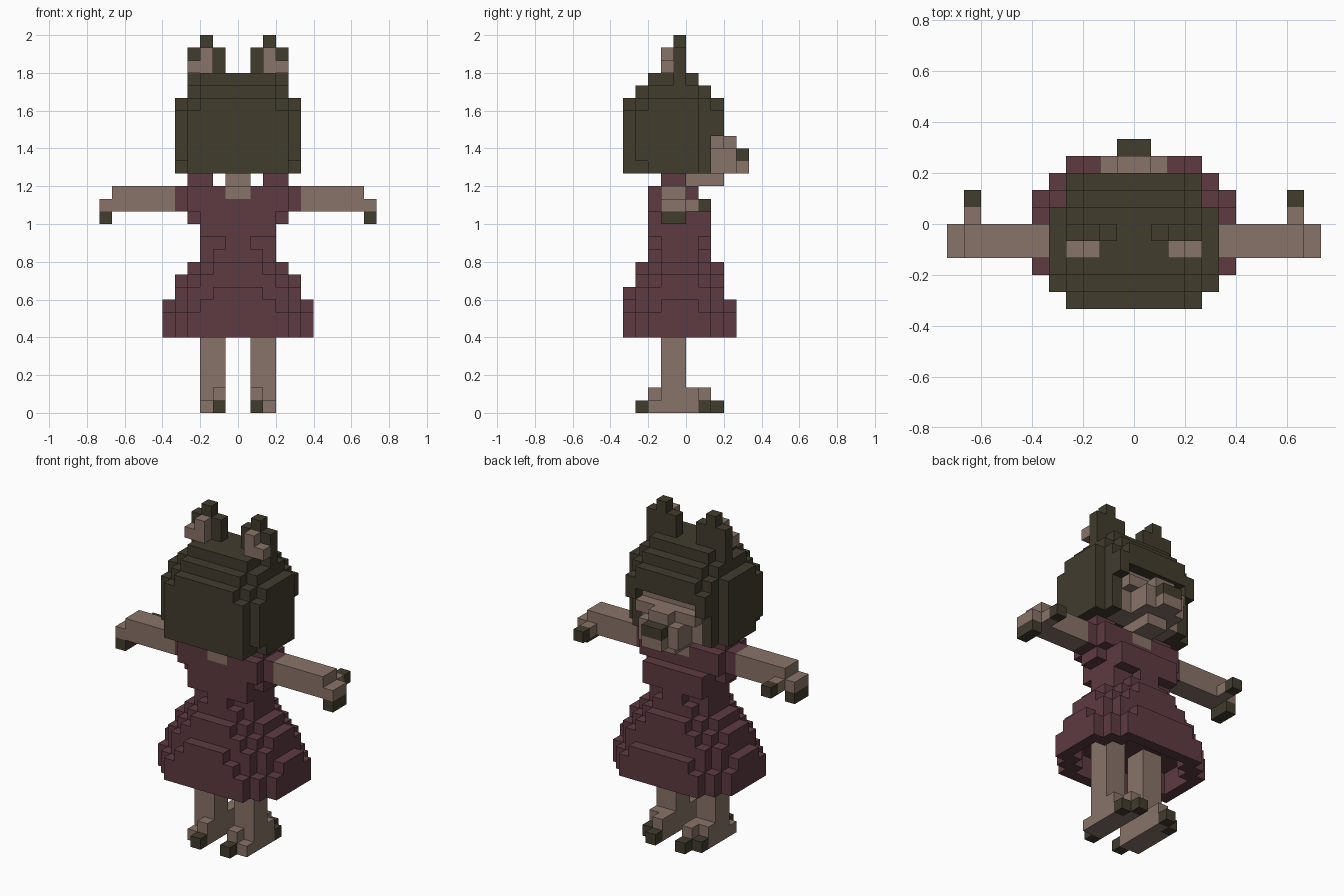
import bpy
import bmesh

if "Cube" in bpy.data.objects:
    bpy.data.objects.remove(bpy.data.objects["Cube"], do_unlink=True)

U = 1 / 15  # size of one block
DIRS = {  # outward direction -> corners of that block face
    (1, 0, 0): ((1, 0, 0), (1, 1, 0), (1, 1, 1), (1, 0, 1)),
    (-1, 0, 0): ((0, 0, 0), (0, 0, 1), (0, 1, 1), (0, 1, 0)),
    (0, 1, 0): ((0, 1, 0), (0, 1, 1), (1, 1, 1), (1, 1, 0)),
    (0, -1, 0): ((0, 0, 0), (1, 0, 0), (1, 0, 1), (0, 0, 1)),
    (0, 0, 1): ((0, 0, 1), (1, 0, 1), (1, 1, 1), (0, 1, 1)),
    (0, 0, -1): ((0, 0, 0), (0, 1, 0), (1, 1, 0), (1, 0, 0)),
}
taken = set()  # blocks already owned by a part


def material(name, rgb):
    m = bpy.data.materials.new(name)
    m.use_nodes = True
    m.diffuse_color = (*rgb, 1)
    bsdf = m.node_tree.nodes["Principled BSDF"]
    bsdf.inputs["Base Color"].default_value = (*rgb, 1)
    bsdf.inputs["Roughness"].default_value = 0.9
    return m


DARK = material("dark olive brown", (0.054, 0.045, 0.027))
SKIN = material("dusty tan", (0.250, 0.172, 0.138))
DRESS = material("muted maroon", (0.111, 0.043, 0.053))


def blocks(boxes, sides):
    """Blocks inside boxes (x0, x1, y0, y1, z0, z1) given for the +x half."""
    out = set()
    for x0, x1, y0, y1, z0, z1 in boxes:
        for x in range(x0, x1):
            for y in range(y0, y1):
                for z in range(z0, z1):
                    for s in sides:
                        out.add((x if s > 0 else -x - 1, y, z))
    return out


def part(name, mat, boxes, carve=(), sides=(1, -1)):
    """Closed block mesh showing only its outer faces."""
    cells = blocks(boxes, sides) - blocks(carve, (1, -1)) - taken
    taken.update(cells)
    bm = bmesh.new()
    verts = {}
    for c in sorted(cells):
        for d, corners in DIRS.items():
            if tuple(a + b for a, b in zip(c, d)) in cells:
                continue
            quad = []
            for k in corners:
                p = tuple(a + b for a, b in zip(c, k))
                if p not in verts:
                    verts[p] = bm.verts.new([v * U for v in p])
                quad.append(verts[p])
            bm.faces.new(quad)
    me = bpy.data.meshes.new(name)
    bm.to_mesh(me)
    bm.free()
    me.materials.append(mat)
    ob = bpy.data.objects.new(name, me)
    bpy.context.collection.objects.link(ob)


def pair(name, mat, boxes):
    for side, s in (("left", 1), ("right", -1)):
        part(f"{side}_{name}", mat, boxes, sides=(s,))


def layer(z0, z1, *plan):
    """Rounded slab from (half width, y0, y1) strips."""
    return [(0, w, y0, y1, z0, z1) for w, y0, y1 in plan]


# Legs, feet and claws
pair("toe_claw", DARK, [(1, 2, -4, -3, 0, 1), (1, 2, 2, 3, 0, 1), (2, 3, 1, 2, 0, 1)])
pair("leg", SKIN, [(1, 3, -2, 0, 0, 8), (1, 3, -3, 1, 0, 1), (1, 2, 1, 2, 0, 1),
                   (1, 2, -3, 2, 1, 2), (2, 3, 0, 1, 1, 2)])

# Arms with thumb and claws
pair("hand_claw", DARK, [(10, 11, -2, 0, 15, 16), (9, 10, 1, 2, 16, 17)])
pair("arm", SKIN, [(5, 11, -2, 0, 16, 17), (5, 10, -2, 0, 17, 18), (9, 10, 0, 1, 16, 17)])

# Neck and jaw
part("neck", SKIN, [(0, 1, -2, 0, 17, 19), (0, 1, -3, 1, 17, 18), (0, 1, 0, 3, 18, 19)])

# Stepped hollow skirt
part("skirt", DRESS,
     layer(6, 8, (6, -3, 2), (5, -4, 3), (4, -5, 4))
     + layer(8, 9, (6, -2, 1), (5, -3, 2), (4, -4, 3), (3, -5, 4))
     + layer(9, 10, (5, -3, 2), (4, -4, 3), (2, -5, 3))
     + layer(10, 11, (5, -2, 1), (4, -3, 2), (3, -4, 3))
     + layer(11, 12, (4, -2, 1), (3, -3, 2), (2, -4, 3)),
     carve=layer(6, 8, (5, -2, 1), (4, -3, 2), (3, -4, 3)))

# Bodice, sleeves and shoulder straps
part("bodice", DRESS, [
    (0, 3, -2, 1, 12, 16), (0, 2, -3, 2, 12, 13), (0, 1, -3, 2, 13, 14),
    (0, 3, -3, 2, 14, 16), (3, 4, -2, 0, 15, 16), (0, 4, -3, 1, 16, 18),
    (4, 5, -2, 0, 16, 18), (2, 4, -2, 0, 18, 19)])

# Face, snout and nose
part("face", SKIN, [(0, 3, 0, 2, 19, 23)])
part("nose", DARK, [(0, 1, 4, 5, 20, 21)])
part("snout", SKIN, [(0, 2, 2, 4, 19, 21), (0, 1, 2, 4, 21, 22), (0, 1, 4, 5, 19, 20),
                     (1, 3, 2, 3, 21, 22)])

# Ears
pair("inner_ear", SKIN, [(2, 3, -2, -1, 27, 29), (3, 4, -2, -1, 27, 28)])
pair("ear", DARK, [(1, 4, -1, 0, 27, 29), (2, 3, -1, 0, 29, 30), (3, 4, -1, 0, 26, 27)])

# Rounded hair with fringe around the face
part("hair", DARK,
     layer(19, 20, (5, -3, 1), (4, -5, 2))
     + layer(20, 22, (5, -4, 1), (4, -5, 2))
     + layer(22, 24, (5, -4, 1), (4, -5, 3))
     + layer(24, 25, (5, -3, 1), (4, -4, 2), (3, -5, 3))
     + layer(25, 26, (4, -3, 1), (3, -4, 2))
     + layer(26, 27, (3, -3, 1)),
     carve=[(0, 3, 2, 3, 19, 23)])
